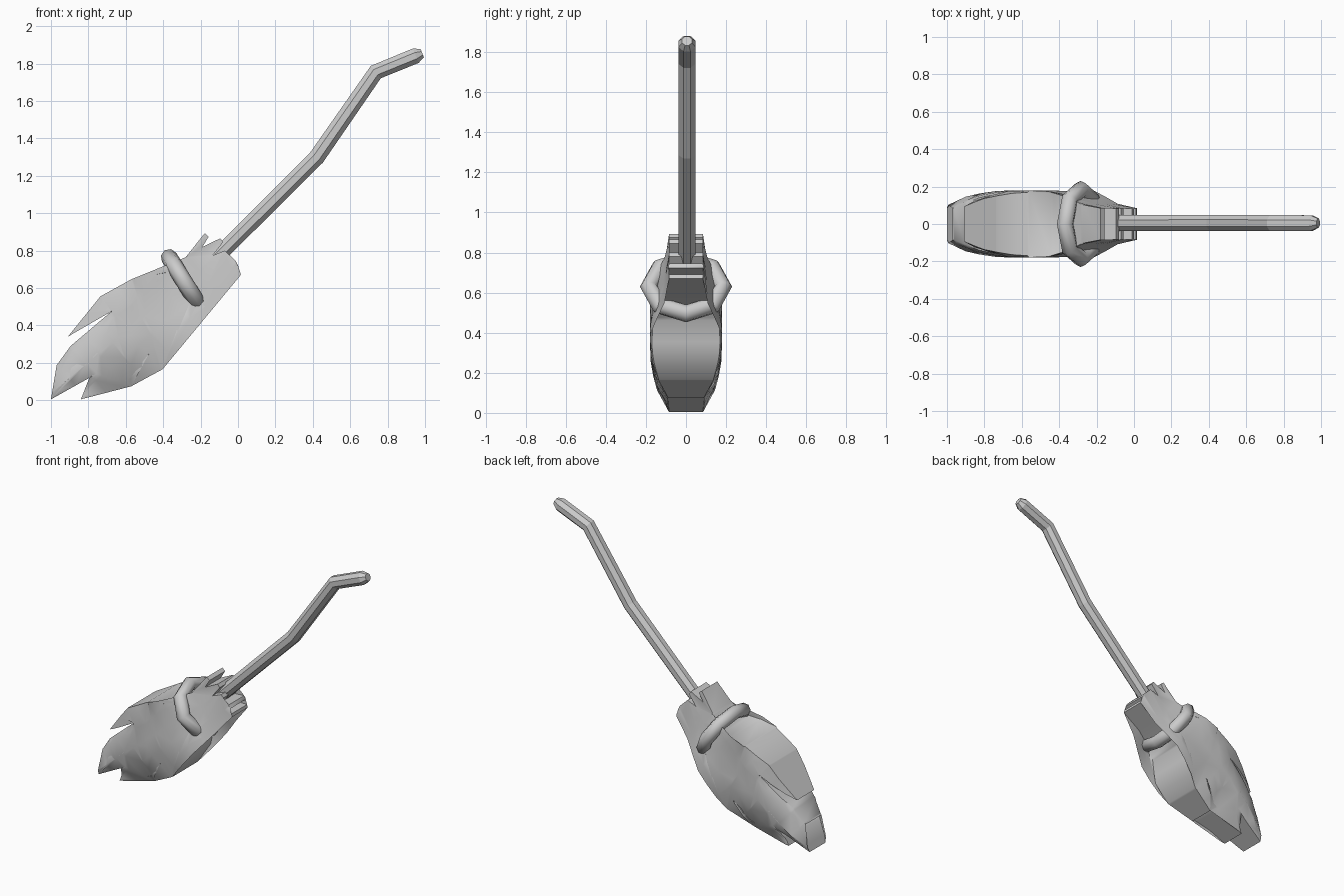
import bpy, bmesh, math
from mathutils import Vector, Matrix

if "Cube" in bpy.data.objects:
    bpy.data.objects.remove(bpy.data.objects["Cube"])

AXIS = Vector((0.77, 0, 0.64)).normalized()      # along the bristle head
SIDE = Vector((0.64, 0, -0.77)).normalized()
CENTER = Vector((-0.285, 0, 0.63))               # middle of the binding ring


def make_object(name, bm, angle):
    bmesh.ops.recalc_face_normals(bm, faces=bm.faces)
    mesh = bpy.data.meshes.new(name)
    bm.to_mesh(mesh)
    bm.free()
    ob = bpy.data.objects.new(name, mesh)
    bpy.context.collection.objects.link(ob)
    if angle:
        bpy.ops.object.select_all(action='DESELECT')
        ob.select_set(True)
        bpy.context.view_layer.objects.active = ob
        bpy.ops.object.shade_smooth_by_angle(angle=math.radians(angle))
    return ob


# Half thickness of the bristles: (distance from ring, thickness)
THICK = [(-0.3, 0.088), (-0.2, 0.09), (-0.1, 0.108), (0, 0.145), (0.2, 0.168),
         (0.4, 0.18), (0.58, 0.177), (0.73, 0.16), (0.82, 0.142), (0.95, 0.09)]


def thickness(co):
    d = co - CENTER
    u, v = d.dot(AXIS), d.dot(SIDE)
    s = -u + 1.5 * abs(v) * min(max(-u / 0.1, 0), 1)
    s = min(max(s, THICK[0][0]), THICK[-1][0])
    for (a, ha), (b, hb) in zip(THICK, THICK[1:]):
        if s <= b:
            return ha + (hb - ha) * (s - a) / (b - a)
    return THICK[-1][1]


# Bristle head: ragged outline, cut into strips, thickened along y
OUTLINE = [(-.43, .668), (-.57, .647), (-.735, .556), (-.91, .34), (-.677, .475),
           (-.895, .29), (-.97, .187), (-.612, .39), (-.94, .15), (-1, .005),
           (-.755, .142), (-.70, .19), (-.795, .12), (-.84, .005), (-.575, .12),
           (-.475, .25), (-.53, .185), (-.57, .075), (-.403, .166), (-.324, .30),
           (-.297, .46), (-.255, .53), (-.19, .567), (.015, .67), (.01, .69), (-.055, .69),
           (0, .722), (-.012, .745), (-.083, .74), (-.055, .78), (-.07, .80),
           (-.135, .775), (-.08, .845), (-.095, .866), (-.19, .82),
           (-.157, .875), (-.178, .893), (-.28, .765), (-.35, .69)]
bm = bmesh.new()
bm.faces.new([bm.verts.new((x, 0, z)) for x, z in OUTLINE])
bmesh.ops.triangulate(bm, faces=bm.faces[:])
cuts = [(CENTER + AXIS * u, AXIS) for u in (-.8, -.7, -.6, -.5, -.4, -.3, -.2, -.1, 0, .1)]
cuts += [(CENTER + SIDE * v, SIDE) for v in (-.1, 0, .1)]
for co, no in cuts:
    bmesh.ops.bisect_plane(bm, geom=bm.verts[:] + bm.edges[:] + bm.faces[:],
                           plane_co=co, plane_no=no, dist=1e-5)
half = {v: thickness(v.co) * (0.95 if v.is_boundary else 1) for v in bm.verts}
for v, h in half.items():
    v.co.y = -h
back = bmesh.ops.extrude_face_region(bm, geom=bm.faces[:], use_keep_orig=True)
for v in back['geom']:
    if isinstance(v, bmesh.types.BMVert):
        v.co.y = -v.co.y
make_object("bristle_head", bm, 45)

# Binding ring: eight-segment oval torus
bm = bmesh.new()
N, M, TUBE = 8, 8, 0.045
ring_axis = Vector((0.85, 0, 0.527)).normalized()
ring_side = Vector((0.527, 0, -0.85)).normalized()
loops = []
for i in range(N):
    a = math.tau * i / N
    out = ring_side * math.cos(a) + Vector((0, 1, 0)) * math.sin(a)
    mid = CENTER + ring_side * 0.158 * math.cos(a) + Vector((0, 0.185 * math.sin(a), 0))
    loops.append([bm.verts.new(mid + out * TUBE * math.cos(math.tau * j / M)
                               + ring_axis * TUBE * math.sin(math.tau * j / M)) for j in range(M)])
for i in range(N):
    p, q = loops[i], loops[(i + 1) % N]
    for j in range(M):
        bm.faces.new((p[j], q[j], q[(j + 1) % M], p[(j + 1) % M]))
make_object("binding_ring", bm, 60)

# Handle: bent eight-sided stick with a bevelled tip (x, z, radius)
PATH = [(-.17, .71, .045), (.42, 1.298, .047), (.737, 1.755, .046),
        (.95, 1.842, .045), (.985, 1.856, .026)]
pts = [Vector((x, 0.005, z)) for x, z, r in PATH]
bm = bmesh.new()
rings = []
for i, p in enumerate(pts):
    before = (p - pts[max(i - 1, 0)]).normalized()
    after = (pts[min(i + 1, len(pts) - 1)] - p).normalized()
    t = (before + after).normalized()
    n = Vector((-t.z, 0, t.x))
    r = PATH[i][2]
    rings.append([bm.verts.new(p + r * (n * math.cos(a) + Vector((0, math.sin(a), 0))))
                  for a in (math.tau * (k + 0.5) / 8 for k in range(8))])
for p, q in zip(rings, rings[1:]):
    for k in range(8):
        bm.faces.new((p[k], p[(k + 1) % 8], q[(k + 1) % 8], q[k]))
bm.faces.new(rings[0])
bm.faces.new(rings[-1])
make_object("handle", bm, 0)
